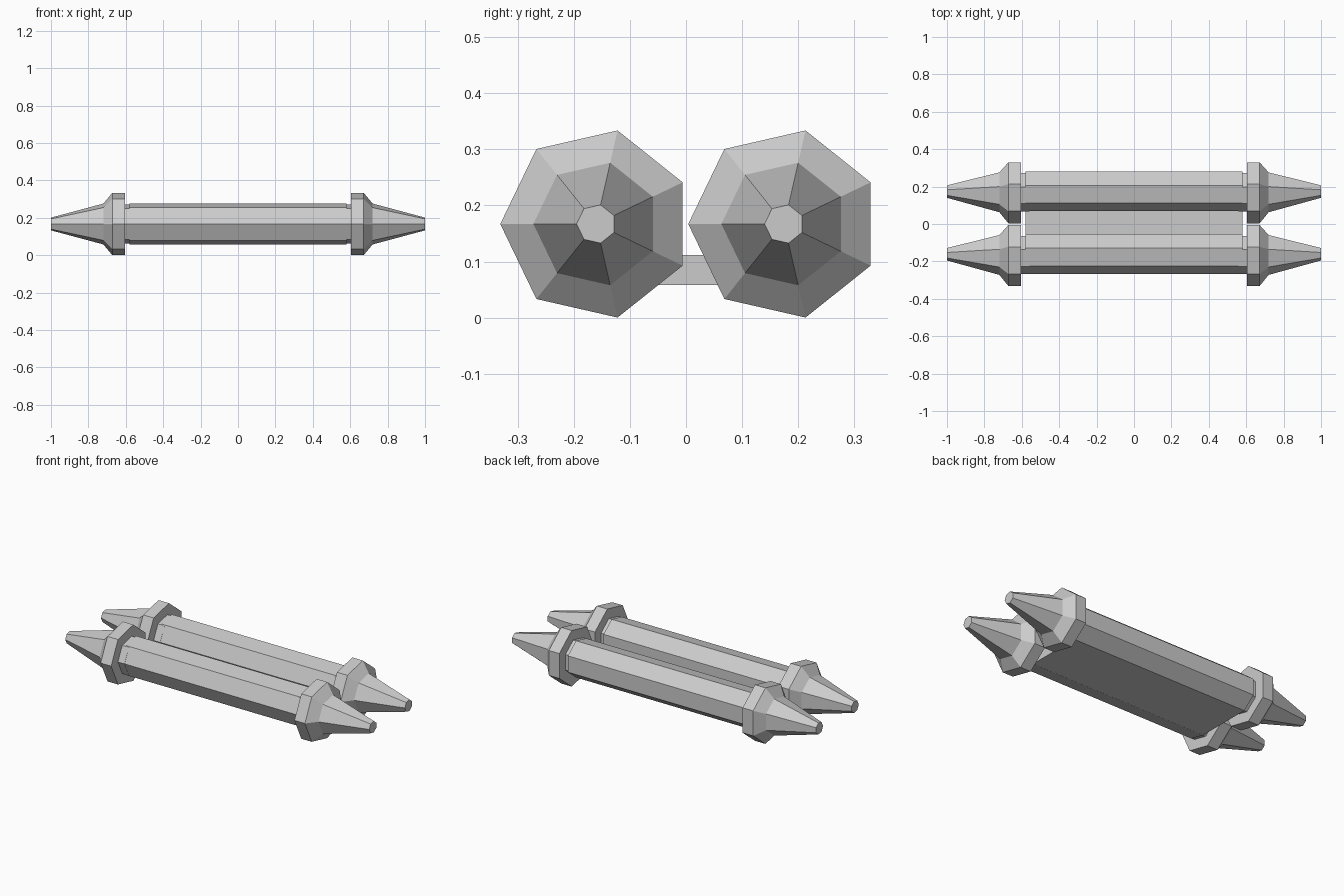
import bpy, bmesh, math

if "Cube" in bpy.data.objects:
    bpy.data.objects.remove(bpy.data.objects["Cube"])

CZ = 0.167      # height of both rod axes
SIDES = 7


def lathe(name, profile, cy):
    """Seven-sided solid along x from (x, radius) stations, a corner facing -y."""
    bm = bmesh.new()
    rings = []
    for x, r in profile:
        ring = []
        for i in range(SIDES):
            a = math.pi + 2 * math.pi * i / SIDES
            ring.append(bm.verts.new((x, cy + r * math.cos(a), CZ + r * math.sin(a))))
        rings.append(ring)
    for a, b in zip(rings, rings[1:]):
        for i in range(SIDES):
            j = (i + 1) % SIDES
            bm.faces.new((a[i], a[j], b[j], b[i]))
    bm.faces.new(rings[0])
    bm.faces.new(rings[-1])
    bmesh.ops.recalc_face_normals(bm, faces=bm.faces)
    mesh = bpy.data.meshes.new(name)
    bm.to_mesh(mesh)
    bm.free()
    obj = bpy.data.objects.new(name, mesh)
    bpy.context.collection.objects.link(obj)
    return obj


# End piece: thin neck, wide collar, chamfer, long tapered tip
END = [(0.56, 0.107), (0.603, 0.107), (0.603, 0.171), (0.672, 0.171),
       (0.72, 0.112), (1.0, 0.035)]

for row, cy in (("front", -0.160), ("back", 0.175)):
    for side, s in (("left", -1), ("right", 1)):
        lathe(f"{row}_{side}_end_cone", [(s * x, r) for x, r in END], cy)
    # Main tube, set slightly off the end piece axis
    lathe(f"{row}_tube", [(-0.58, 0.112), (0.58, 0.112)], cy + 0.006)

# Flat web joining the tubes, flush with their lowest corners
y0, y1, z0, z1 = -0.129, 0.206, 0.058, 0.112
bpy.ops.mesh.primitive_cube_add(size=1, location=(0, (y0 + y1) / 2, (z0 + z1) / 2))
web = bpy.context.object
web.name = "connecting_web"
web.scale = (1.16, y1 - y0, z1 - z0)
# Narrow the top so it stays inside the tubes
for v in web.data.vertices:
    if v.co.z > 0:
        v.co.y *= 0.85
